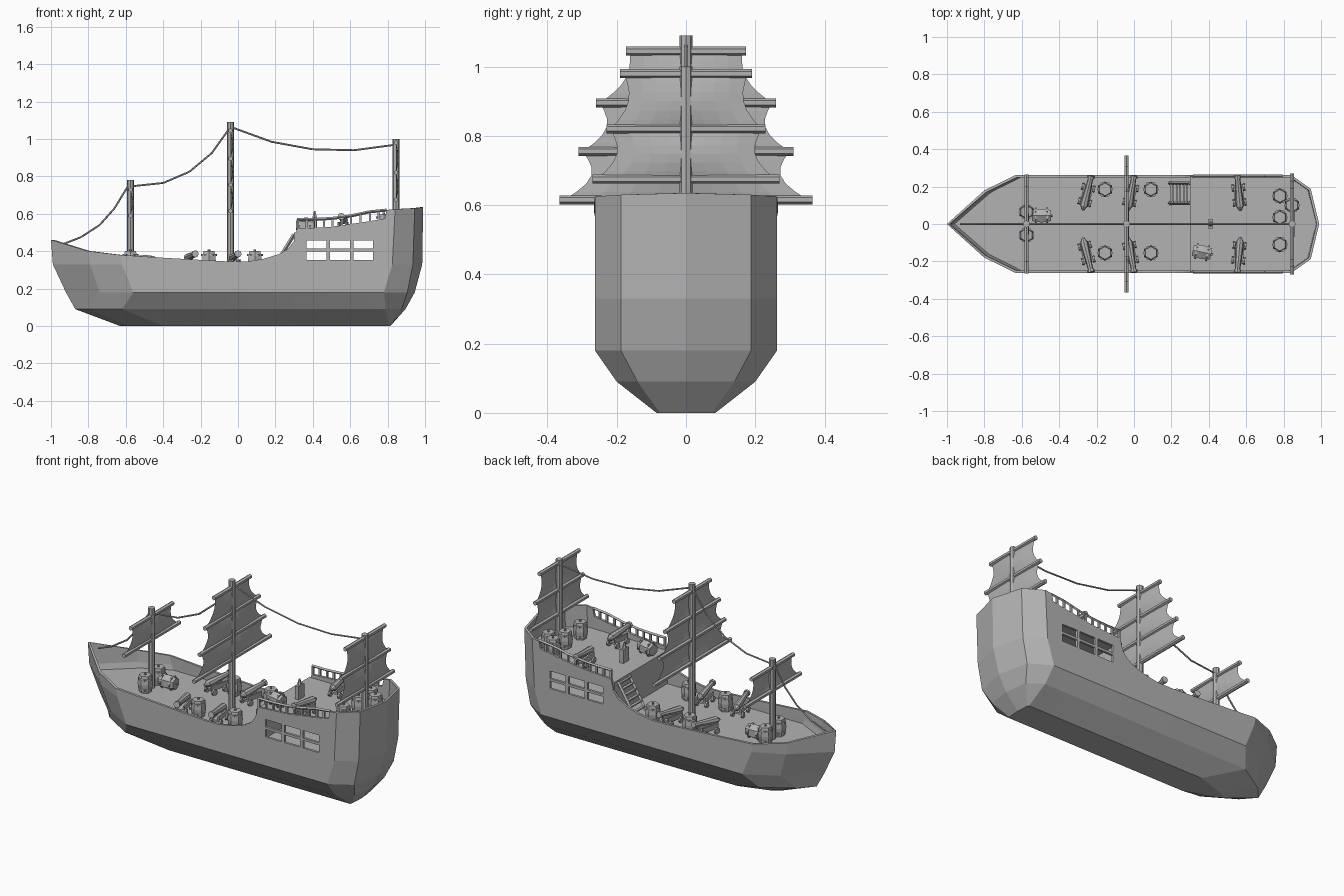
import bpy, bmesh, math
from mathutils import Vector, Matrix

if "Cube" in bpy.data.objects:
    bpy.data.objects.remove(bpy.data.objects["Cube"])

GREY = (0.45, 0.45, 0.45, 1)
mat = bpy.data.materials.new("plain grey")
mat.use_nodes = True
mat.diffuse_color = GREY
mat.node_tree.nodes["Principled BSDF"].inputs["Base Color"].default_value = GREY


def finish(name, bm, matrix=None):
    me = bpy.data.meshes.new(name)
    bm.to_mesh(me)
    bm.free()
    me.materials.append(mat)
    ob = bpy.data.objects.new(name, me)
    bpy.context.collection.objects.link(ob)
    if matrix:
        ob.matrix_world = matrix
    return ob


def box(bm, loc, size):
    m = Matrix.Translation(loc) @ Matrix.Diagonal((*size, 1))
    bmesh.ops.create_cube(bm, size=1, matrix=m)


def rod(bm, a, b, r1, r2=None, sides=6):
    a, b = Vector(a), Vector(b)
    d = b - a
    m = Matrix.Translation((a + b) / 2) @ d.to_track_quat('Z', 'Y').to_matrix().to_4x4()
    bmesh.ops.create_cone(bm, cap_ends=True, segments=sides, radius1=r1,
                          radius2=r1 if r2 is None else r2, depth=d.length, matrix=m)


def loft(bm, rings):
    """Skin closed rings of equal length; returns the vertex rows."""
    rows = [[bm.verts.new(p) for p in ring] for ring in rings]
    n = len(rows[0])
    for lo, up in zip(rows, rows[1:]):
        for i in range(n):
            j = (i + 1) % n
            bm.faces.new((lo[i], lo[j], up[j], up[i]))
    return rows


def place(x, y, z, angle=0):
    return Matrix.Translation((x, y, z)) @ Matrix.Rotation(math.radians(angle), 4, 'Z')


# Hull: bow tip, two bow corners, two stern corners and stern centre per level
levels = [
    (0.0, [(-.63, 0), (-.58, .03), (-.4, .085), (.805, .085), (.81, .075), (.815, 0)]),
    (0.09, [(-.87, 0), (-.8, .08), (-.62, .19), (.79, .2), (.875, .14), (.895, 0)]),
    (0.18, [(-.92, 0), (-.74, .16), (-.56, .263), (.78, .263), (.905, .188), (.945, 0)]),
    (0.33, [(-.99, 0), (-.79, .18), (-.62, .263), (.825, .263), (.935, .188), (.985, 0)]),
    (None, [(-1, 0), (-.8, .18), (-.63, .263), (.84, .263), (.945, .188), (.99, 0)]),
]
sheer = [(-.4, .365), (-.05, .345), (.05, .345), (.14, .36), (.22, .385), (.27, .415),
         (.3, .455), (.315, .52), (.5, .53), (.7, .56), (.785, .575), (.795, .62)]
end_tops = [.46, .4, .38, .625, .63, .635]


def hull_ring(z, pts):
    half = list(zip(pts, end_tops))
    (bx, by), (sx, sy) = pts[2], pts[3]
    side = []
    for x, top in sheer:
        t = (x + .63) / 1.47
        side.append(((bx + (sx - bx) * t, by + (sy - by) * t), top))
    half = half[:3] + side + half[3:]
    right = [(p[0], -p[1], top if z is None else z) for p, top in half]
    left = [(x, -y, h) for x, y, h in reversed(right[1:-1])]
    return right + left


bm = bmesh.new()
rows = loft(bm, [hull_ring(z, p) for z, p in levels])
bm.faces.new(list(reversed(rows[0])))
hull = finish("hull", bm)
shell = hull.modifiers.new("planking", 'SOLIDIFY')
shell.thickness = 0.014
shell.offset = -1

# Windows cut through both sides
bm = bmesh.new()
for x in (.42, .545, .67):
    for z in (.376, .436):
        box(bm, (x, 0, z), (.105, .8, .045))
cutter = finish("window_cutter", bm)
cutter.hide_render = True
cut = hull.modifiers.new("windows", 'BOOLEAN')
cut.object = cutter
cut.solver = 'EXACT'
bpy.context.view_layer.objects.active = hull
hull.select_set(True)
for m in ("planking", "windows"):
    bpy.ops.object.modifier_apply(modifier=m)
bpy.data.objects.remove(cutter)

# Decks and the bulkhead between them
MAIN, QUARTER = .3, .5


def deck(name, half, z):
    bm = bmesh.new()
    pts = half + [(x, -y) for x, y in reversed(half) if y]
    f = bm.faces.new([bm.verts.new((x, y, z)) for x, y in pts])
    bmesh.ops.recalc_face_normals(bm, faces=[f])
    if f.normal.z < 0:
        f.normal_flip()
    finish(name, bm)


deck("main_deck", [(-.965, 0), (-.775, .172), (-.61, .255), (.81, .255), (.92, .182), (.965, 0)], MAIN)
deck("quarter_deck", [(.3, .255), (.83, .255), (.935, .182), (.98, 0)], QUARTER)
bm = bmesh.new()
box(bm, (.305, 0, (MAIN + QUARTER) / 2), (.012, .51, QUARTER - MAIN))
finish("bulkhead", bm)

# Stairs up to the quarter deck
bm = bmesh.new()
for i in range(6):
    box(bm, (.2 + i * .019, .165, MAIN + .03 * (i + 1)), (.017, .1, .008))
for y in (.112, .218):
    rod(bm, (.19, y, MAIN + .01), (.3, y, QUARTER - .01), .01, sides=4)
finish("stairs", bm)

# Quarter deck railings
rail = [(.315, .57), (.41, .57), (.5, .575), (.6, .588), (.7, .61), (.795, .62)]
bm = bmesh.new()
for y in (-.256, .256):
    for (x0, z0), (x1, z1) in zip(rail, rail[1:]):
        rod(bm, (x0, y, z0), (x1, y, z1), .008, sides=4)
        for t in (0, .5):
            x, z = x0 + (x1 - x0) * t, z0 + (z1 - z0) * t
            box(bm, (x + .005, y, z - .03), (.011, .011, .06))
finish("railings", bm)


# Masts with yards and pinched sails
def sail(bm, x, low, high, nu=8, nv=6):
    (z0, w0), (z1, w1) = low, high
    grid = []
    for j in range(nv + 1):
        t = j / nv
        belly = math.sin(math.pi * t)
        w = (w0 + (w1 - w0) * t - .012) * (1 - .16 * belly)
        grid.append([bm.verts.new((x + .014 * belly * math.cos(math.pi * (i / nu - .5)),
                                   w * (2 * i / nu - 1), z0 + (z1 - z0) * t))
                     for i in range(nu + 1)])
    for a, b in zip(grid, grid[1:]):
        for i in range(nu):
            bm.faces.new((a[i], a[i + 1], b[i + 1], b[i]))


masts = {
    "fore": (-.575, MAIN, .78, [(.59, .265), (.73, .2)]),
    "main": (-.04, MAIN, 1.09, [(.615, .365), (.755, .31), (.895, .26), (1.045, .173)]),
    "stern": (.845, QUARTER, 1.0, [(.675, .27), (.82, .23), (.98, .19)]),
}
for name, (x, base, top, yards) in masts.items():
    bm = bmesh.new()
    rod(bm, (x, 0, base), (x, 0, top), .019, sides=8)
    finish(name + "_mast", bm)
    bm = bmesh.new()
    for z, w in yards:
        rod(bm, (x, -w, z), (x, w, z), .013)
    finish(name + "_yards", bm)
    bm = bmesh.new()
    for low, high in zip(yards, yards[1:]):
        sail(bm, x, low, high)
    finish(name + "_sails", bm)

# Rope from bow over the mast heads
path = [(-.93, .44), (-.84, .475), (-.74, .54), (-.66, .63), (-.59, .745), (-.4, .765), (-.26, .825),
        (-.14, .925), (-.04, 1.065), (.18, .985), (.4, .945), (.62, .94), (.845, .97)]
bm = bmesh.new()
for (x0, z0), (x1, z1) in zip(path, path[1:]):
    rod(bm, (x0, 0, z0), (x1, 0, z1), .005)
finish("rope", bm)


# Barrels: six-sided, bulged and hooped
def barrel(name, matrix):
    bm = bmesh.new()
    profile = [(0, .034), (.022, .039), (.05, .042), (.078, .039), (.1, .034)]
    rings = [[(r * math.cos(k * math.pi / 3), r * math.sin(k * math.pi / 3), z)
              for k in range(6)] for z, r in profile]
    rows = loft(bm, rings)
    bm.faces.new(list(reversed(rows[0])))
    bm.faces.new(rows[-1])
    for z in (.02, .08):
        rod(bm, (0, 0, z - .005), (0, 0, z + .005), .0425)
    rod(bm, (0, 0, .1), (0, 0, .108), .007)
    finish(name, bm, matrix)


spots = [(-.575, .065), (-.575, -.06), (-.155, .185), (-.155, -.155), (.09, .185), (.09, -.155),
         (.78, .15), (.78, .035), (.78, -.11), (.845, .1)]
for i, (x, y) in enumerate(spots):
    barrel(f"barrel_{i + 1}", place(x, y, QUARTER if x > .3 else MAIN, 30))
for name, x, y, z, a in (("fore", -.545, .045, MAIN, 0), ("quarter", .315, -.14, QUARTER, -12)):
    lying = place(x, y, z + .038, a) @ Matrix.Rotation(math.pi / 2, 4, 'Y')
    barrel(name + "_lying_barrel", lying)


# Cannons aimed outboard, built along +y
def cannon(name, matrix):
    bm = bmesh.new()
    for s in (-1, 1):
        box(bm, (s * .021, -.015, .042), (.009, .11, .03))
        for y in (-.055, .025):
            rod(bm, (s * .024, y, .018), (s * .036, y, .018), .018, sides=8)
    box(bm, (0, -.015, .028), (.04, .1, .01))
    rod(bm, (0, -.075, .066), (0, .08, .085), .022, .014, 8)
    rod(bm, (0, .075, .084), (0, .09, .086), .019, sides=8)
    rod(bm, (0, -.1, .063), (0, -.075, .066), .007, .02, 8)
    finish(name, bm, matrix)


for x, z, tilt in ((-.25, MAIN, -14), (-.015, MAIN, -10), (.56, QUARTER, 5)):
    for side, y, turn in (("left", .17, 0), ("right", -.17, 180)):
        angle = turn + (tilt if y > 0 else -tilt)
        cannon(f"{side}_cannon", place(x, y, z, angle))

# Steering stand
bm = bmesh.new()
box(bm, (.41, 0, QUARTER + .04), (.025, .055, .08))
rod(bm, (.41, 0, QUARTER + .08), (.41, 0, QUARTER + .115), .014, .004)
finish("steering_stand", bm)
